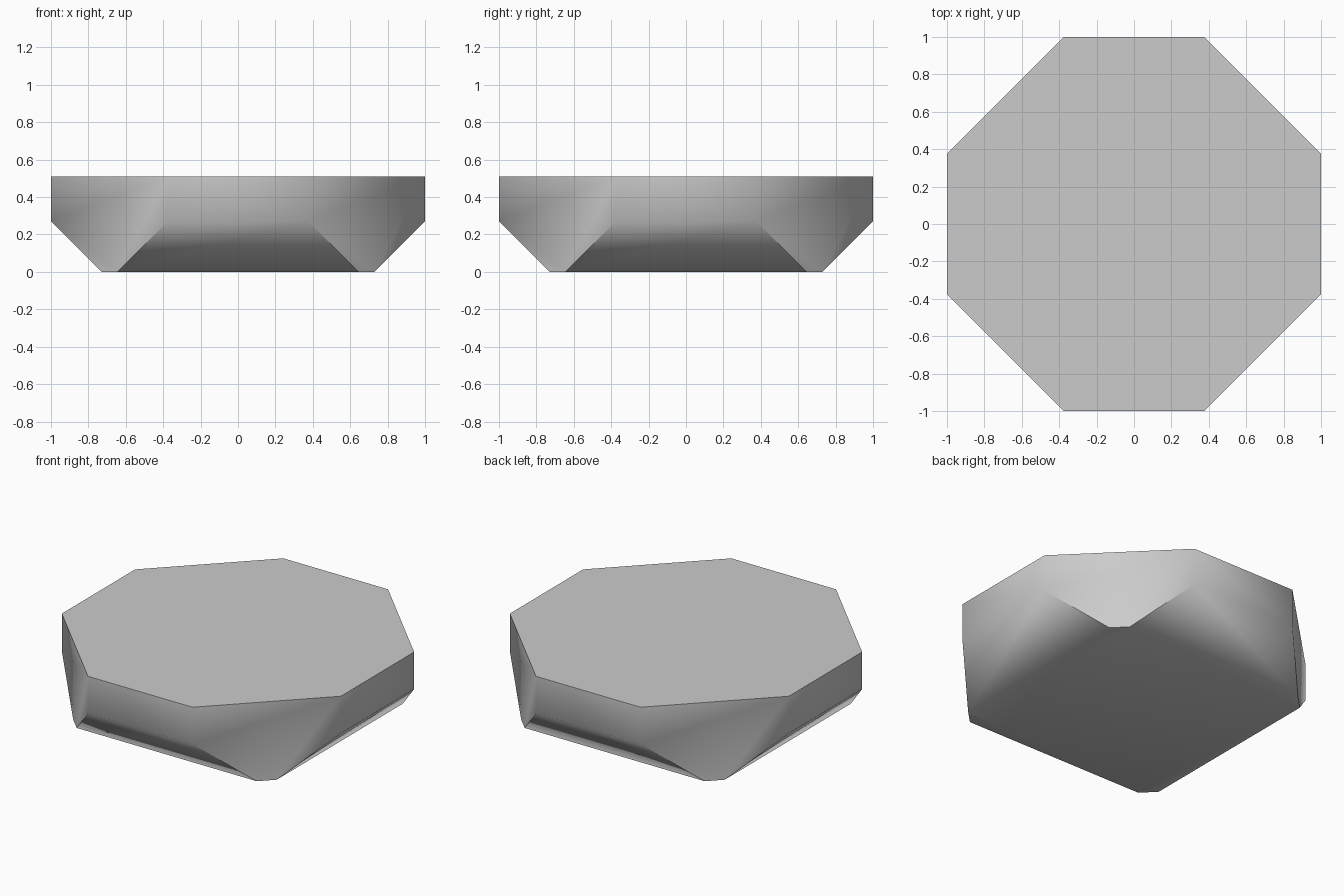
import bpy, bmesh
from mathutils import Vector

if "Cube" in bpy.data.objects:
    bpy.data.objects.remove(bpy.data.objects["Cube"])

HEIGHT = 0.51
BASE_HALF = 0.73      # half width of the flat underside
CORNER = 1.375        # |x| + |y| on the cut vertical corners

# Square block standing on the ground
bm = bmesh.new()
bmesh.ops.create_cube(bm, size=1)
bmesh.ops.scale(bm, vec=(2, 2, HEIGHT), verts=bm.verts)
bmesh.ops.translate(bm, vec=(0, 0, HEIGHT / 2), verts=bm.verts)


def slice_off(point, normal):
    """Cut away everything beyond the plane and close the hole."""
    geom = bm.verts[:] + bm.edges[:] + bm.faces[:]
    cut = bmesh.ops.bisect_plane(bm, geom=geom, dist=1e-5, plane_co=point,
                                 plane_no=normal, clear_outer=True)
    edges = [e for e in cut["geom_cut"] if isinstance(e, bmesh.types.BMEdge)]
    bmesh.ops.contextual_create(bm, geom=edges)


# Vertical corners cut to make the octagon
for sx in (-1, 1):
    for sy in (-1, 1):
        slice_off(Vector((sx * CORNER / 2, sy * CORNER / 2, 0)), Vector((sx, sy, 0)))

# 45 degree chamfers under the four main sides
for d in ((1, 0), (-1, 0), (0, 1), (0, -1)):
    slice_off(Vector((d[0] * BASE_HALF, d[1] * BASE_HALF, 0)), Vector((d[0], d[1], -1)))

bmesh.ops.recalc_face_normals(bm, faces=bm.faces)
mesh = bpy.data.meshes.new("faceted_slab")
bm.to_mesh(mesh)
bm.free()
slab = bpy.data.objects.new("faceted_slab", mesh)
bpy.context.collection.objects.link(slab)

# Soft shading around the sides, crisp top rim
bpy.context.view_layer.objects.active = slab
slab.select_set(True)
bpy.ops.object.shade_smooth_by_angle(angle=0.9)
